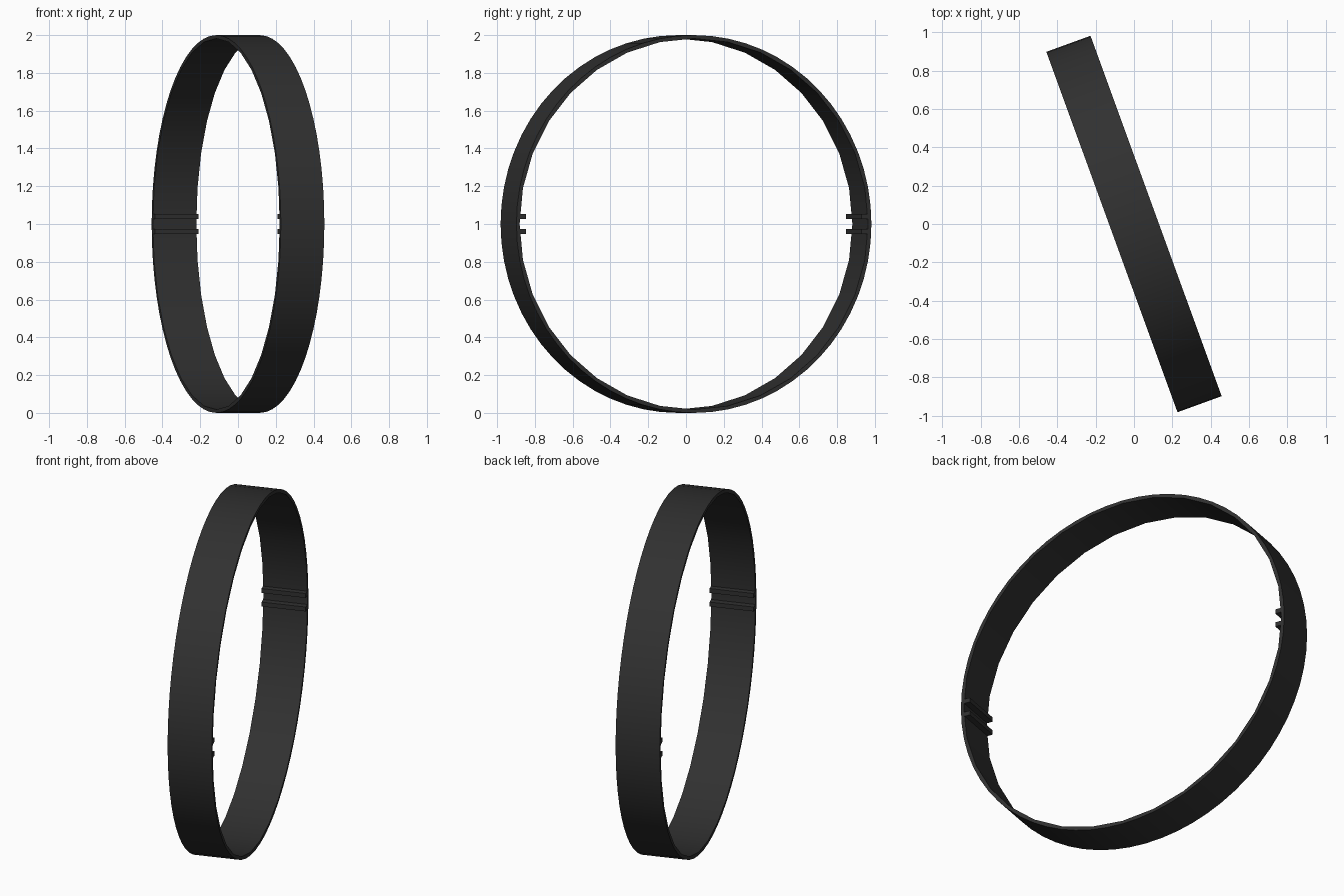
import bpy, bmesh, math
from mathutils import Matrix

if "Cube" in bpy.data.objects:
    bpy.data.objects.remove(bpy.data.objects["Cube"])

W, R_OUT, R_IN, N = 0.245, 1.0, 0.982, 64
PLACE = Matrix.Translation((0, 0, 1)) @ Matrix.Rotation(math.radians(20), 4, 'Z')

mat = bpy.data.materials.new("dark_grey")
mat.diffuse_color = (0.03, 0.03, 0.03, 1)
mat.use_nodes = True
mat.node_tree.nodes["Principled BSDF"].inputs["Base Color"].default_value = mat.diffuse_color


def finish(name, bm):
    bmesh.ops.recalc_face_normals(bm, faces=bm.faces)
    me = bpy.data.meshes.new(name)
    bm.to_mesh(me)
    bm.free()
    me.materials.append(mat)
    ob = bpy.data.objects.new(name, me)
    bpy.context.collection.objects.link(ob)
    ob.matrix_world = PLACE
    return ob


# Thin hoop: rectangular section swept round the local x axis
bm = bmesh.new()
section = [(-W / 2, R_OUT), (W / 2, R_OUT), (W / 2, R_IN), (-W / 2, R_IN)]
rings = []
for i in range(N):
    a = 2 * math.pi * i / N
    ring = []
    for x, r in section:
        # inner wall is coarser: odd points sit on the chord of a 32-gon
        if r == R_IN and i % 2:
            r *= math.cos(2 * math.pi / N)
        ring.append(bm.verts.new((x, r * math.cos(a), r * math.sin(a))))
    rings.append(ring)
for i in range(N):
    p, q = rings[i], rings[(i + 1) % N]
    for k in range(4):
        bm.faces.new((p[k], p[(k + 1) % 4], q[(k + 1) % 4], q[k]))
hoop = finish("hoop", bm)
bpy.context.view_layer.objects.active = hoop
hoop.select_set(True)
bpy.ops.object.shade_smooth_by_angle(angle=math.radians(30))

# Pairs of small ribs across the inner wall on both sides
for side, label in ((-1, "near"), (1, "far")):
    for up, level in ((-1, "lower"), (1, "upper")):
        bm = bmesh.new()
        m = Matrix.Translation((0, side * 0.967, up * 0.04)) @ Matrix.Diagonal((W, 0.044, 0.026, 1))
        bmesh.ops.create_cube(bm, size=1, matrix=m)
        finish(f"{label}_{level}_rib", bm)
